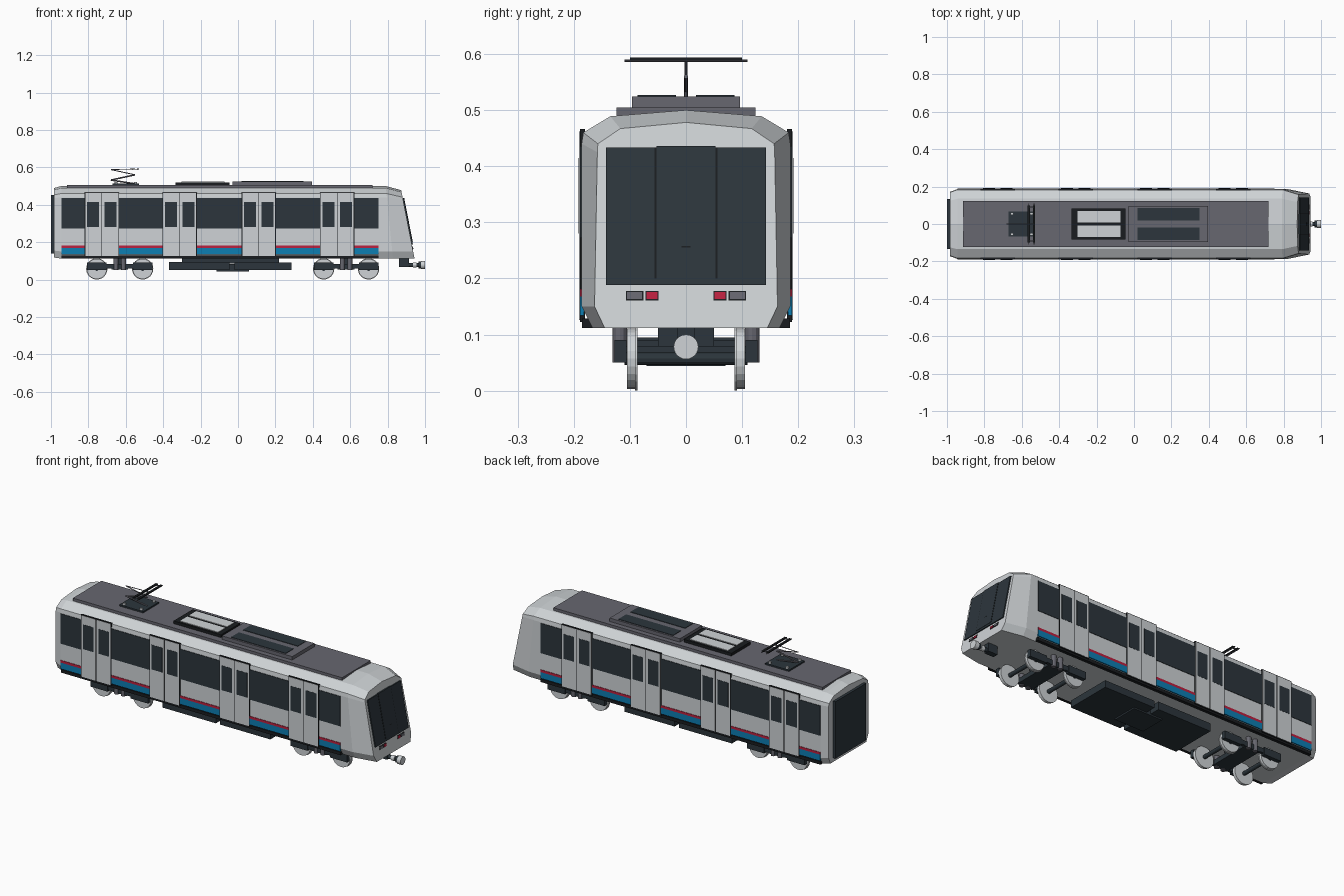
import bpy, bmesh, math
from mathutils import Vector

cube = bpy.data.objects.get("Cube")
if cube:
    bpy.data.objects.remove(cube, do_unlink=True)


def material(name, rgb):
    m = bpy.data.materials.new(name)
    m.use_nodes = True
    m.diffuse_color = (*rgb, 1)
    m.node_tree.nodes["Principled BSDF"].inputs["Base Color"].default_value = (*rgb, 1)
    return m


LIGHT = material("light_grey_paint", (0.62, 0.65, 0.67))
DARK = material("dark_slate", (0.025, 0.036, 0.045))
BLACK = material("black_rubber", (0.010, 0.012, 0.014))
ROOF = material("roof_grey", (0.135, 0.135, 0.16))
BLUE = material("blue_stripe", (0.004, 0.21, 0.45))
RED = material("red_paint", (0.50, 0.015, 0.05))


def finish(name, bm, mat, mirror=False):
    bmesh.ops.recalc_face_normals(bm, faces=bm.faces)
    me = bpy.data.meshes.new(name)
    bm.to_mesh(me)
    bm.free()
    me.materials.append(mat)
    ob = bpy.data.objects.new(name, me)
    bpy.context.collection.objects.link(ob)
    if mirror:
        mod = ob.modifiers.new("Mirror", 'MIRROR')
        mod.use_axis = (False, True, False)
    return ob


def boxes(name, mat, items, mirror=False, lean=False):
    """Boxes as x, y, z ranges; lean slants them along the cab face."""
    bm = bmesh.new()
    for (x0, x1), (y0, y1), (z0, z1) in items:
        made = bmesh.ops.create_cube(bm, size=1)["verts"]
        for v in made:
            v.co = Vector((x1 if v.co.x > 0 else x0,
                           y1 if v.co.y > 0 else y0,
                           z1 if v.co.z > 0 else z0))
            if lean:
                v.co.x += cab_x(v.co.z)
    return finish(name, bm, mat, mirror)


def rods(name, mat, items, sides=24, mirror=False):
    """Cylinders as start, end, radius."""
    bm = bmesh.new()
    for a, b, r in items:
        a, b = Vector(a), Vector(b)
        made = bmesh.ops.create_cone(bm, cap_ends=True, segments=sides, radius1=r,
                                     radius2=r, depth=(b - a).length)["verts"]
        turn = (b - a).to_track_quat('Z', 'Y')
        for v in made:
            v.co = turn @ v.co + (a + b) / 2
    return finish(name, bm, mat, mirror)


def cab_x(z):
    return 0.944 - 0.1955 * (z - 0.112)


# Body shell: half sections lofted from the rear end to the slanted cab face
main = [(0, .5), (.135, .489), (.183, .46), (.186, .44), (.186, .15), (.167, .112)]
rear = [(0, .489), (.125, .478), (.168, .452), (.172, .435), (.172, .155), (.155, .118)]
nose = [(0, .478), (.117, .467), (.157, .44), (.158, .425), (.163, .15), (.145, .112)]


def ring(bm, half, x_at):
    pts = half + [(-y, z) for y, z in reversed(half[1:])]
    return [bm.verts.new((x_at(z), y, z)) for y, z in pts]


bm = bmesh.new()
rings = [ring(bm, rear, lambda z: -.985), ring(bm, main, lambda z: -.945),
         ring(bm, main, lambda z: .79 + .1 * (.5 - z)), ring(bm, nose, cab_x)]
for a, b in zip(rings, rings[1:]):
    for i in range(len(a)):
        j = (i + 1) % len(a)
        bm.faces.new((a[i], a[j], b[j], b[i]))
bm.faces.new(rings[0])
bm.faces.new(rings[-1])
finish("body_shell", bm, LIGHT)

# Rear gangway
boxes("rear_gangway", DARK, [((-1, -.98), (-.133, .133), (.14, .452))])

# Doors with black surround, two leaves and leaf windows
door_starts = [-.82, -.404, .019, .438]
door_w = .184
surround, leaves, panes = [], [], []
for d in door_starts:
    surround.append(((d, d + door_w), (-.189, -.18), (.122, .466)))
    for k in (0, 1):
        a = d + .004 + k * .09
        leaves.append(((a, a + .086), (-.1905, -.182), (.126, .462)))
        w = a + .01 + k * .003
        panes.append(((w, w + .064), (-.1915, -.185), (.28, .415)))
boxes("door_surrounds", BLACK, surround, True)
boxes("door_leaves", LIGHT, leaves, True)
boxes("door_windows", DARK, panes, True)

# Side windows and stripes fill the bays between the doors
edges = [-.945] + [e for d in door_starts for e in (d, d + door_w)] + [.752]
bays = list(zip(edges[::2], edges[1::2]))


def bay_plates(name, mat, z, y=-.1885):
    boxes(name, mat, [(bay, (y, -.182), z) for bay in bays], True)


bay_plates("side_windows", DARK, (.272, .436))
bay_plates("red_stripes", RED, (.168, .181))
bay_plates("blue_stripes", BLUE, (.134, .168))
boxes("side_skirts", BLACK, [((-.945, .752), (-.185, -.165), (.112, .129))], True)

# Cab face: windscreen, emergency door, wiper and lamps
boxes("windscreen", DARK, [((-.01, .006), (-.143, .143), (.188, .433))], lean=True)
boxes("cab_door", DARK, [((0, .008), (-.053, .053), (.2, .436))], lean=True)
boxes("cab_trim", BLACK, [((0, .0085), (-.008, .008), (.255, .258)),
                          ((0, .007), (-.056, -.053), (.2, .433)),
                          ((0, .007), (.053, .056), (.2, .433))], lean=True)
boxes("lamp_bezels", BLACK, [((-.01, .002), (-.107, -.076), (.161, .178)),
                             ((-.01, .002), (-.072, -.049), (.161, .178))], True, True)
boxes("headlamps", ROOF, [((-.01, .004), (-.105, -.078), (.163, .176))], True, True)
boxes("tail_lamps", RED, [((-.01, .004), (-.070, -.051), (.163, .176))], True, True)

# Coupler
rods("coupler_shaft", DARK, [((.9, 0, .078), (.98, 0, .078), .01),
                             ((.965, 0, .078), (.978, 0, .078), .018)])
rods("coupler_head", LIGHT, [((.978, 0, .078), (1, 0, .078), .022),
                             ((.935, 0, .078), (.955, 0, .078), .014)])
boxes("coupler_mount", DARK, [((.86, .915), (-.015, .015), (.066, .115))])

# Roof deck and equipment
boxes("roof_deck", ROOF, [((-.915, .718), (-.124, .124), (.485, .505))])
boxes("cooling_unit", ROOF, [((-.03, .396), (-.096, .096), (.5, .524))])
boxes("cooling_grilles", DARK, [((.018, .35), (-.086, -.018), (.52, .5265))], True)
boxes("resistor_box", BLACK, [((-.333, -.045), (-.083, .083), (.5, .52))])
boxes("resistor_panels", LIGHT, [((-.303, -.072), (-.07, -.008), (.515, .523))], True)

# Pantograph
boxes("pantograph_base", DARK, [((-.672, -.528), (-.068, .068), (.5, .513))])
rods("pantograph_insulators", LIGHT, [((x, -.055, .51), (x, -.055, .522), .008)
                                      for x in (-.652, -.548)], 12, True)
rods("pantograph_arms", ROOF, [((-.55, 0, .512), (-.68, 0, .532), .004),
                               ((-.68, 0, .532), (-.55, 0, .56), .004),
                               ((-.55, 0, .56), (-.68, 0, .588), .0025),
                               ((-.68, 0, .588), (-.55, 0, .591), .002)], 8)
boxes("collector_strips", BLACK, [((x, x + .012), (-.1, .1), (.588, .594))
                                  for x in (-.569, -.541)])
boxes("collector_frame", ROOF, [((-.563, -.535), (y - .004, y + .004), (.588, .592))
                                for y in (-.09, 0, .09)])
rods("collector_horns", ROOF, [((x, -.11, .588), (x, .11, .588), .002)
                               for x in (-.563, -.535)], 8)

# Bogies
tyres, flanges, axles, frames, springs = [], [], [], [], []
for x0, x1 in ((-.755, -.51), (.458, .698)):
    mid = (x0 + x1) / 2
    for x in (x0, x1):
        tyres.append(((x, -.105, .057), (x, -.09, .057), .054))
        flanges.append(((x, -.091, .057), (x, -.086, .057), .057))
        axles.append(((x, -.11, .057), (x, .11, .057), .011))
        frames.append(((x - .052, x + .052), (-.127, -.106), (.05, .09)))
    frames.append(((x0, x1), (-.123, -.108), (.058, .083)))
    frames.append(((mid - .045, mid + .045), (-.123, 0), (.055, .08)))
    frames.append(((mid - .03, mid + .03), (-.05, 0), (.07, .115)))
    for dx in (-.02, .02):
        springs.append(((mid + dx, -.118, .05), (mid + dx, -.118, .113), .013))
rods("wheel_tyres", LIGHT, tyres, 24, True)
rods("wheel_flanges", LIGHT, flanges, 24, True)
rods("axles", DARK, axles, 12)
boxes("bogie_frames", DARK, frames, True)
rods("bogie_springs", ROOF, springs, 12, True)

# Underfloor equipment
boxes("underfloor_cases", DARK, [((-.368, -.045), (-.127, .127), (.052, .095)),
                                 ((-.02, .285), (-.127, .127), (.052, .09)),
                                 ((-.115, .058), (-.07, .07), (.044, .083)),
                                 ((-.3, .22), (-.05, .05), (.085, .115))])
